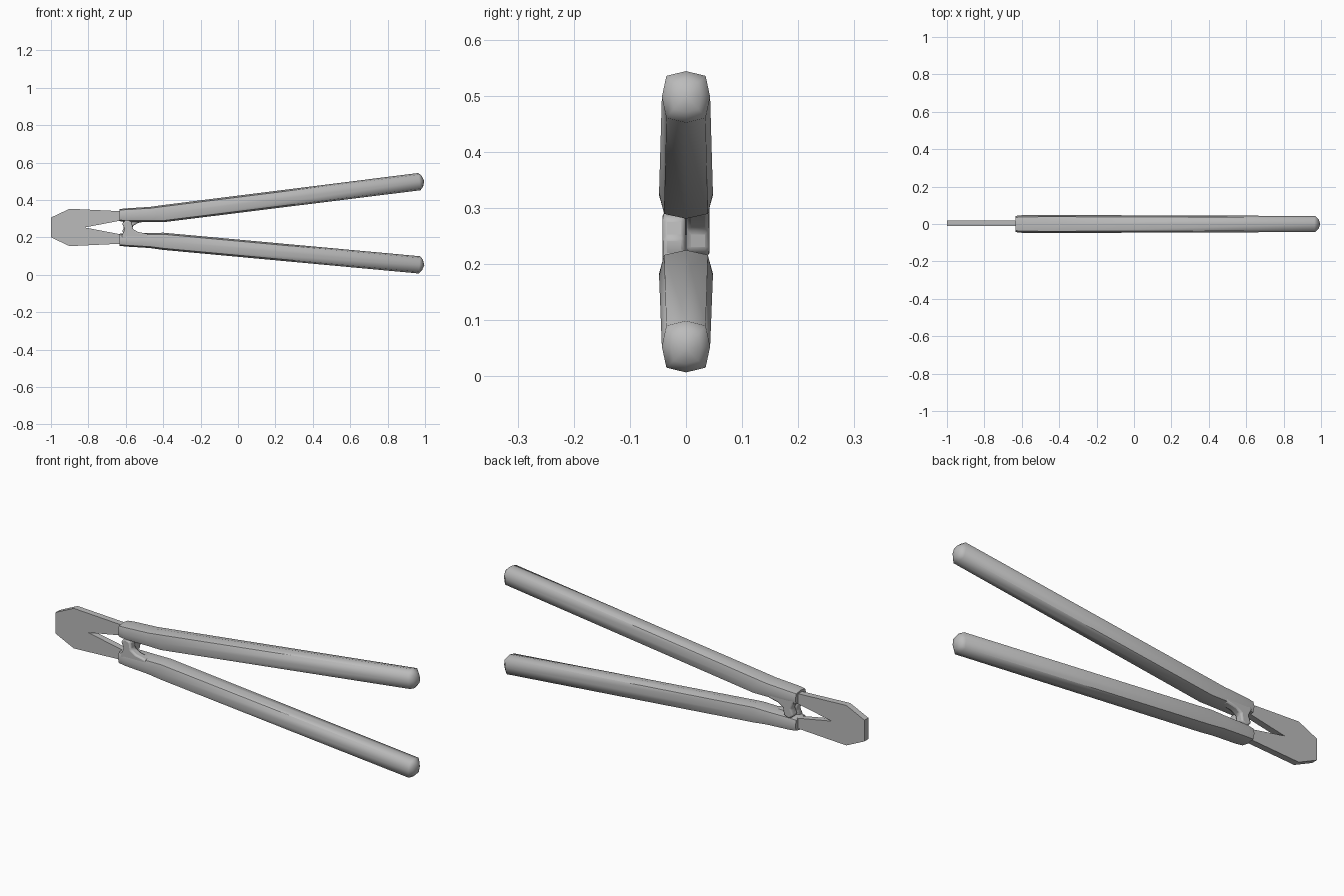
import bpy, bmesh, math

cube = bpy.data.objects.get("Cube")
if cube:
    bpy.data.objects.remove(cube, do_unlink=True)

MID = 0.253  # height of the jaw seam

steel = bpy.data.materials.new("grey steel")
steel.use_nodes = True
GREY = (0.5, 0.5, 0.5, 1)
steel.diffuse_color = GREY
steel.node_tree.nodes["Principled BSDF"].inputs["Base Color"].default_value = GREY


def finish(bm, name, smooth):
    bmesh.ops.recalc_face_normals(bm, faces=bm.faces)
    mesh = bpy.data.meshes.new(name)
    bm.to_mesh(mesh)
    bm.free()
    mesh.materials.append(steel)
    obj = bpy.data.objects.new(name, mesh)
    bpy.context.collection.objects.link(obj)
    if smooth:
        bpy.ops.object.select_all(action="DESELECT")
        obj.select_set(True)
        bpy.context.view_layer.objects.active = obj
        bpy.ops.object.shade_smooth_by_angle(angle=math.radians(50))
    return obj


def plate(name, outline, y0, y1, side, bevel=0.0):
    """Extrude an (x, height from seam) outline between two depths."""
    bm = bmesh.new()
    face = bm.faces.new([bm.verts.new((x, y0, MID + side * h)) for x, h in outline])
    new = bmesh.ops.extrude_face_region(bm, geom=[face])["geom"]
    for v in new:
        if isinstance(v, bmesh.types.BMVert):
            v.co.y = y1
    obj = finish(bm, name, bevel > 0)
    if bevel:
        mod = obj.modifiers.new("rounding", "BEVEL")
        mod.width = bevel
        mod.segments = 2
    return obj


def handle(name, side, end_z):
    """Loft eight-sided rings along the grip and close it with a blunt tip."""
    slope = (end_z - (MID + side * 0.074)) / 1.37
    # x, centre height, half height, half depth
    rings = [(-0.634, MID + side * 0.066, 0.032, 0.043),
             (-0.6, MID + side * 0.066, 0.036, 0.047),
             (-0.47, MID + side * 0.070, 0.040, 0.048),
             (-0.4, MID + side * 0.074, 0.046, 0.048),
             (0.97, end_z, 0.046, 0.043),
             (0.986, end_z + slope * 0.016, 0.029, 0.027)]
    bm = bmesh.new()
    loops = []
    for i, (x, z, hz, hy) in enumerate(rings):
        lean = slope if i > 3 else 0
        loop = []
        for k in range(8):
            a = k * math.pi / 4
            f = 1.15 if k % 2 else 1.0
            dy, dz = hy * f * math.cos(a), hz * f * math.sin(a)
            loop.append(bm.verts.new((x - dz * lean, dy, z + dz)))
        loops.append(loop)
    for a, b in zip(loops, loops[1:]):
        for k in range(8):
            bm.faces.new((a[k], a[k - 1], b[k - 1], b[k]))
    bm.faces.new(loops[0])
    tip = bm.verts.new((0.996, 0, end_z + slope * 0.026))
    for k in range(8):
        bm.faces.new((loops[-1][k], loops[-1][k - 1], tip))
    return finish(bm, name, True)


jaw = [(-1, 0), (-1, 0.053), (-0.9, 0.1), (-0.61, 0.086), (-0.61, 0.04), (-0.82, 0)]
# half-lap knuckle reaching across the seam
knuckle = [(-0.622, 0.07), (-0.622, 0.045), (-0.606, 0.01), (-0.62, -0.022),
           (-0.597, -0.042), (-0.568, -0.03), (-0.562, 0.008), (-0.535, 0.024),
           (-0.48, 0.035), (-0.48, 0.07)]

for label, side, end_z in (("upper", 1, 0.498), ("lower", -1, 0.053)):
    plate(label + "_jaw", jaw, -0.011, 0.02, side)
    handle(label + "_handle", side, end_z)
    plate(label + "_knuckle", knuckle, side * 0.001, side * 0.042, side, 0.008)
